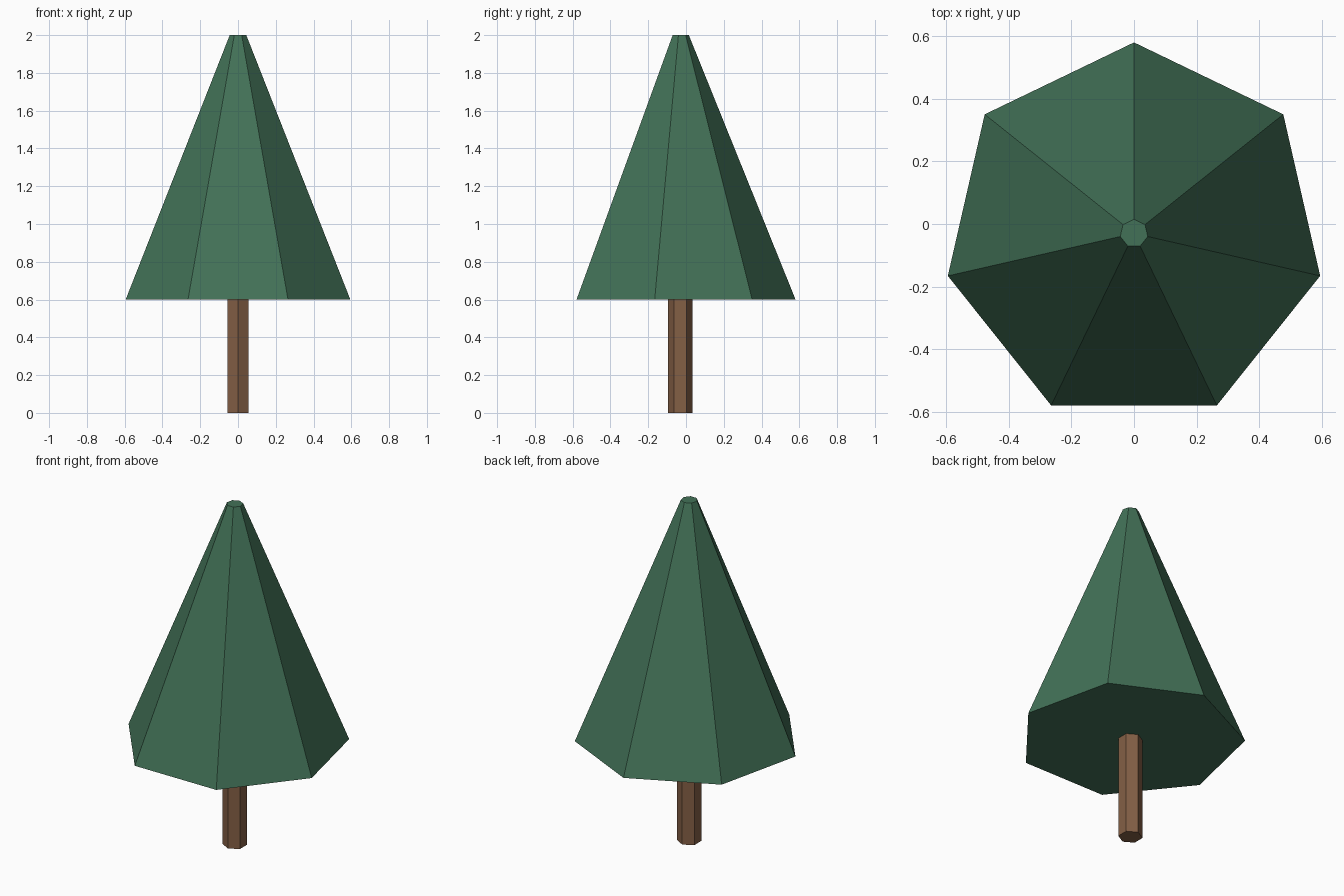
import bpy, bmesh
from math import sin, cos, tau

if "Cube" in bpy.data.objects:
    bpy.data.objects.remove(bpy.data.objects["Cube"])

CENTRE_Y = -0.03


def material(name, rgb):
    mat = bpy.data.materials.new(name)
    mat.diffuse_color = (*rgb, 1)
    mat.use_nodes = True
    mat.node_tree.nodes["Principled BSDF"].inputs["Base Color"].default_value = mat.diffuse_color
    return mat


def frustum(name, sides, r_bottom, r_top, z0, z1, mat):
    """Closed flat-faced frustum with one corner pointing to +y."""
    bm = bmesh.new()

    def ring(r, z):
        return [bm.verts.new((-r * sin(tau * i / sides), r * cos(tau * i / sides), z))
                for i in range(sides)]

    low, high = ring(r_bottom, z0), ring(r_top, z1)
    bm.faces.new(low[::-1])
    bm.faces.new(high)
    for i in range(sides):
        j = (i + 1) % sides
        bm.faces.new((low[i], low[j], high[j], high[i]))
    mesh = bpy.data.meshes.new(name)
    bm.to_mesh(mesh)
    bm.free()
    mesh.materials.append(mat)
    obj = bpy.data.objects.new(name, mesh)
    obj.location.y = CENTRE_Y
    bpy.context.collection.objects.link(obj)
    return obj


# Hexagonal trunk
frustum("trunk", 6, 0.065, 0.065, 0, 0.6, material("bark", (0.23, 0.115, 0.06)))

# Seven-sided foliage with a small flat tip
frustum("foliage", 7, 0.61, 0.045, 0.6, 2, material("needles", (0.055, 0.165, 0.095)))
